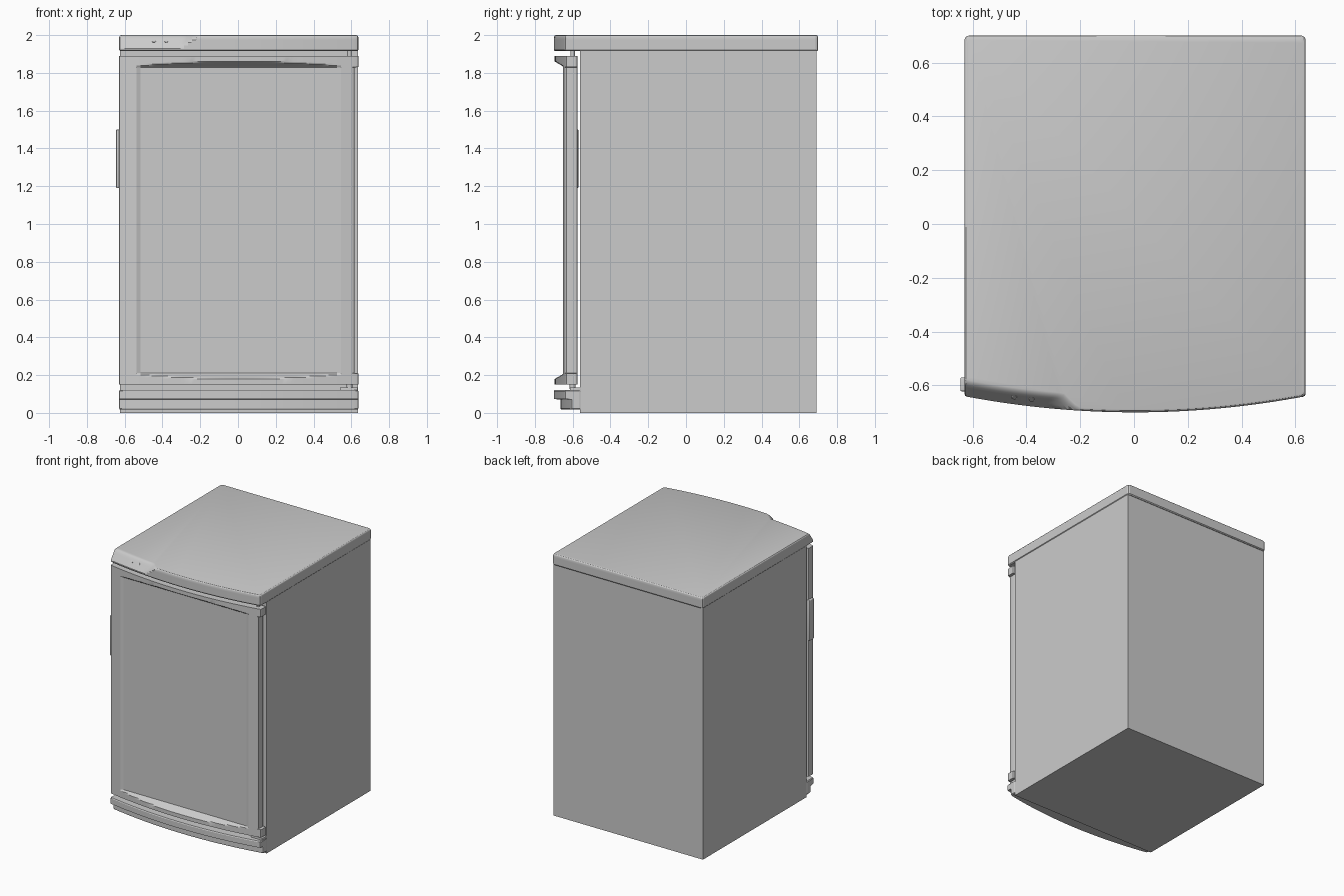
import bpy, bmesh, math

if "Cube" in bpy.data.objects:
    bpy.data.objects.remove(bpy.data.objects["Cube"])

CX, W = 0.004, 0.634          # centre line and half width of the cabinet


def finish(bm, name, angle=30):
    bmesh.ops.recalc_face_normals(bm, faces=bm.faces)
    me = bpy.data.meshes.new(name)
    bm.to_mesh(me)
    bm.free()
    ob = bpy.data.objects.new(name, me)
    bpy.context.collection.objects.link(ob)
    bpy.ops.object.select_all(action='DESELECT')
    ob.select_set(True)
    bpy.context.view_layer.objects.active = ob
    bpy.ops.object.shade_smooth_by_angle(angle=math.radians(angle))
    return ob


def box(name, x0, x1, y0, y1, z0, z1, bevel=0):
    bm = bmesh.new()
    bmesh.ops.create_cube(bm, size=1)
    for v in bm.verts:
        v.co = ((x0 + x1) / 2 + v.co.x * (x1 - x0),
                (y0 + y1) / 2 + v.co.y * (y1 - y0),
                (z0 + z1) / 2 + v.co.z * (z1 - z0))
    if bevel:
        bmesh.ops.bevel(bm, geom=bm.edges[:], offset=bevel, segments=3,
                        profile=0.5, affect='EDGES')
    return finish(bm, name)


def cylinder(name, loc, radius, depth, tilt=0):
    bm = bmesh.new()
    bmesh.ops.create_cone(bm, cap_ends=True, segments=24, radius1=radius,
                          radius2=radius, depth=depth)
    ob = finish(bm, name)
    ob.location = loc
    ob.rotation_euler.x = tilt
    return ob


def bow(x):
    """Bowed front shared by lid, door and plinth."""
    return -0.70 + 0.06 * (x / W) ** 2


def loft(name, rings, back, front, r=0.015, xs=None, xmax=None):
    """Stack plan outlines; rings are (z, inset), front(x, z) gives the front y."""
    bm = bmesh.new()
    xs = xs or [-1 + i / 30 for i in range(61)]
    loops = []
    for z, inset in rings:
        w, b = W - inset, back - inset
        fl, fr = (front(s * (w - r), z) + inset for s in (-1, 1))
        pts = [(w, fr + r), (w, b - r), (w - 0.3 * r, b - 0.3 * r), (w - r, b),
               (r - w, b), (0.3 * r - w, b - 0.3 * r), (-w, b - r),
               (-w, fl + r), (0.3 * r - w, fl + 0.3 * r)]
        pts += [(t * (w - r), front(t * (w - r), z) + inset) for t in xs]
        pts.append((w - 0.3 * r, fr + 0.3 * r))
        if xmax:
            pts = [(min(x, xmax(x, z)), y) for x, y in pts]
        loops.append([bm.verts.new((x + CX, y, z)) for x, y in pts])
    for a, b in zip(loops, loops[1:]):
        for i in range(len(a)):
            j = (i + 1) % len(a)
            bm.faces.new((a[i], a[j], b[j], b[i]))
    bm.faces.new(loops[0])
    bm.faces.new(loops[-1])
    return finish(bm, name, 20)


# Cabinet body
box("cabinet_body", CX - W + 0.004, CX + W - 0.004, -0.56, 0.69, 0, 1.92)


# Worktop lid with a sloping control panel cut into the front left
def lid_front(x, z):
    end = -0.32 + (z - 1.93) / 0.07 * 0.11
    slope = max(0, z - 1.93) / 0.07 * 0.05
    return bow(x) + max(0, min(slope, 0.9 * (end - x)))


loft("worktop_lid", [(1.915, 0.006), (1.922, 0), (1.93, 0), (1.945, 0), (1.96, 0),
                     (1.975, 0), (1.987, 0), (1.993, 0.002), (1.998, 0.006), (2.0, 0.012)],
     0.70, lid_front)


# Door: bowed slab with a flat recessed panel and sloping upper and lower ledges
def door_front(x, z):
    y = bow(x) + 0.005
    if abs(x) > 0.537:
        return y
    edge = min(z - 0.15, 1.89 - z)               # distance from door end
    cut = -0.695 + max(0, edge - 0.03) / 0.03 * 0.052
    return max(y, min(cut, -0.643))


def door_right(x, z):
    return 0.614 - (W - x) * 0.5 if 0.21 < z < 1.83 and x > 0.614 else 1


door_x = [-1 + i / 30 for i in range(61)]
for s in (-1, 1):
    door_x += [s * 0.536 / (W - 0.015), s * 0.538 / (W - 0.015)]
heights = [0.15, 0.18, 0.187, 0.194, 0.201, 0.209, 0.211]
loft("door", [(z, 0) for z in heights]
     + [(2.04 - z, 0) for z in reversed(heights)],
     -0.575, door_front, 0.01, sorted(door_x), door_right)


# Stepped plinth below the door
def plinth_front(x, z):
    return bow(x) + (0.035 if z < 0.072 else 0)


loft("plinth", [(0.018, 0.004), (0.024, 0), (0.07, 0), (0.074, 0), (0.115, 0), (0.121, 0.004)],
     -0.555, plinth_front, 0.01)

# Door grip on the left edge
box("door_grip", -0.645, -0.622, -0.622, -0.57, 1.19, 1.50, 0.005)

# Hinges at the right-hand corners
box("lower_hinge_plate", 0.54, 0.635, -0.615, -0.555, 0.11, 0.135, 0.003)
cylinder("lower_hinge_pin", (0.59, -0.60, 0.142), 0.016, 0.03)
cylinder("upper_hinge_pin", (0.59, -0.60, 1.903), 0.012, 0.04)

# Control knobs on the sloping panel
for i, x in enumerate((-0.445, -0.38)):
    y = lid_front(x - CX, 1.968)
    cylinder(f"control_knob_{i + 1}", (x, y, 1.968), 0.010, 0.008, math.radians(55))
